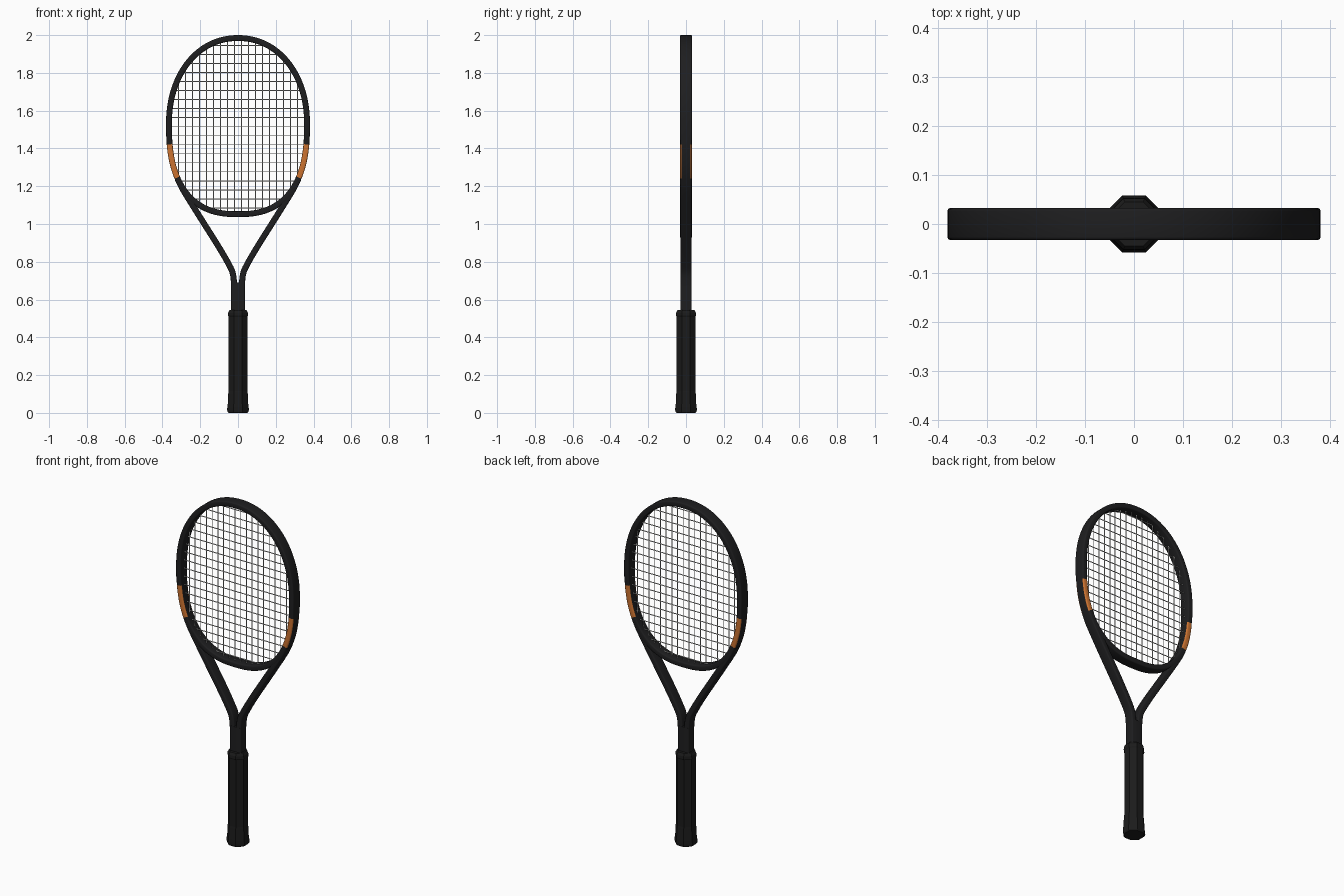
import bpy, bmesh, math
from mathutils import Vector

if "Cube" in bpy.data.objects:
    bpy.data.objects.remove(bpy.data.objects["Cube"])


def material(name, color):
    m = bpy.data.materials.new(name)
    m.use_nodes = True
    m.diffuse_color = (*color, 1)
    m.node_tree.nodes["Principled BSDF"].inputs["Base Color"].default_value = (*color, 1)
    return m


frame_black = material("frame black", (0.013, 0.013, 0.014))
grip_black = material("grip black", (0.011, 0.011, 0.011))
accent_orange = material("accent orange", (0.6, 0.17, 0.03))
string_white = material("string off-white", (0.72, 0.72, 0.7))


def loft(name, rings, mats, closed=False, angle=35):
    """Skin a list of equal-length point rings into a mesh object."""
    bm = bmesh.new()
    loops = [[bm.verts.new(p) for p in ring] for ring in rings]
    pairs = list(zip(loops, loops[1:]))
    if closed:
        pairs.append((loops[-1], loops[0]))
    else:
        bm.faces.new(loops[0])
        bm.faces.new(loops[-1])
    for a, b in pairs:
        for i in range(len(a)):
            j = (i + 1) % len(a)
            bm.faces.new((a[i], a[j], b[j], b[i]))
    bmesh.ops.recalc_face_normals(bm, faces=bm.faces)
    mesh = bpy.data.meshes.new(name)
    bm.to_mesh(mesh)
    bm.free()
    for m in mats:
        mesh.materials.append(m)
    obj = bpy.data.objects.new(name, mesh)
    bpy.context.collection.objects.link(obj)
    bpy.ops.object.select_all(action="DESELECT")
    obj.select_set(True)
    bpy.context.view_layer.objects.active = obj
    bpy.ops.object.shade_smooth_by_angle(angle=math.radians(angle))
    return obj


def section(width, depth, radius=0.007):
    """Rounded rectangle as (across, depth) pairs."""
    points = []
    for k, (sx, sy) in enumerate(((1, 1), (-1, 1), (-1, -1), (1, -1))):
        for step in range(4):
            a = math.radians(90 * k + 30 * step)
            points.append((sx * (width / 2 - radius) + radius * math.cos(a),
                           sy * (depth / 2 - radius) + radius * math.sin(a)))
    return points


def sweep(path, size, closed=False):
    """Rings along an (x, z) path; size(z) gives width and depth."""
    rings, n = [], len(path)
    for i, (x, z) in enumerate(path):
        a = path[i - 1] if closed or i else path[0]
        b = path[(i + 1) % n] if closed or i < n - 1 else path[-1]
        t = Vector((b[0] - a[0], b[1] - a[1])).normalized()
        rings.append([(x + t.y * u, v, z - t.x * u) for u, v in section(*size(z))])
    return rings


# Head outline: superellipse, squarer in the lower half
HALF_W, MID, UP, DOWN = 0.3655, 1.53, 0.4545, 0.478
N_UP, N_DOWN = 2.1, 2.5


def outline(t):
    c, s = math.cos(t), math.sin(t)
    p = 2 / (N_UP if s > 0 else N_DOWN)
    return (HALF_W * math.copysign(abs(c) ** p, c),
            MID + (UP if s > 0 else DOWN) * math.copysign(abs(s) ** p, s))


def half_width(z):
    n, h = (N_UP, UP) if z > MID else (N_DOWN, DOWN)
    return HALF_W * (1 - (abs(z - MID) / h) ** n) ** (1 / n)


def heights(x):
    f = abs(x) / HALF_W
    return (MID - DOWN * (1 - f ** N_DOWN) ** (1 / N_DOWN),
            MID + UP * (1 - f ** N_UP) ** (1 / N_UP))


def hoop_size(z):
    return 0.031, 0.066 if z > 1.45 else 0.062


hoop_path = [outline(math.tau * i / 160) for i in range(160)]
hoop = loft("head_hoop", sweep(hoop_path, hoop_size, True), [frame_black, accent_orange], True)
# Orange accents on the front and back of the lower sides
for f in hoop.data.polygons:
    if 1.245 < f.center.z < 1.43 and abs(f.normal.y) > 0.2:
        f.material_index = 1


# Throat arms
def smooth_path(pts, steps=6):
    out = []
    for i in range(len(pts) - 1):
        p = [Vector(pts[min(max(i + k, 0), len(pts) - 1)]) for k in (-1, 0, 1, 2)]
        for s in range(steps):
            t = s / steps
            q = 0.5 * (2 * p[1] + (p[2] - p[0]) * t
                       + (2 * p[0] - 5 * p[1] + 4 * p[2] - p[3]) * t ** 2
                       + (3 * p[1] - p[0] - 3 * p[2] + p[3]) * t ** 3)
            out.append(tuple(q))
    return out + [pts[-1]]


arm = smooth_path([(0.32, 1.24), (0.293, 1.185), (0.235, 1.09), (0.172, 0.99),
                   (0.109, 0.89), (0.056, 0.8), (0.028, 0.74), (0.02, 0.67)])


def arm_size(z):
    return 0.032, 0.057 + 0.004 * min(1, max(0, (z - 0.7) / 0.24))


for side, sign in (("left", 1), ("right", -1)):
    loft(side + "_throat_arm", sweep([(sign * x, z) for x, z in arm], arm_size), [frame_black])

# Shaft between throat and grip
loft("shaft", sweep([(0, 0.5), (0, 0.69)], lambda z: (0.073, 0.058)), [frame_black])


# Octagonal grip, flared butt and collar
def octagon(apothem, z):
    r = apothem / math.cos(math.pi / 8)
    return [(r * math.cos(math.pi * (k + 0.5) / 4), r * math.sin(math.pi * (k + 0.5) / 4), z)
            for k in range(8)]


def turned(name, profile):
    loft(name, [octagon(r, z) for r, z in profile], [grip_black], angle=20)


turned("grip", [(0.05, 0.1), (0.05, 0.52)])
turned("butt_cap", [(0.051, 0), (0.056, 0.006), (0.058, 0.018), (0.054, 0.05), (0.052, 0.1), (0.05, 0.115)])
turned("grip_collar", [(0.05, 0.508), (0.053, 0.515), (0.052, 0.53), (0.045, 0.545)])


# Strings, running from frame centre to frame centre
def string_bed(name, lines, radius):
    curve = bpy.data.curves.new(name, "CURVE")
    curve.dimensions = "3D"
    curve.bevel_depth = radius
    curve.bevel_resolution = 1
    for line in lines:
        s = curve.splines.new("POLY")
        s.points.add(len(line) - 1)
        for p, co in zip(s.points, line):
            p.co = (*co, 1)
    curve.materials.append(string_white)
    obj = bpy.data.objects.new(name, curve)
    bpy.context.collection.objects.link(obj)
    bpy.ops.object.select_all(action="DESELECT")
    obj.select_set(True)
    bpy.context.view_layer.objects.active = obj
    bpy.ops.object.convert(target="MESH")


mains, crosses = [], []
for i in range(18):
    x = 0.037 * (i - 8.5)
    mains.append([(x, -0.001, z) for z in heights(x)])
for k in range(19):
    z = 1.085 + 0.0478 * k
    crosses.append([(s * half_width(z), 0.001, z) for s in (-1, 1)])
string_bed("main_strings", mains, 0.0025)
string_bed("cross_strings", crosses, 0.0025)
